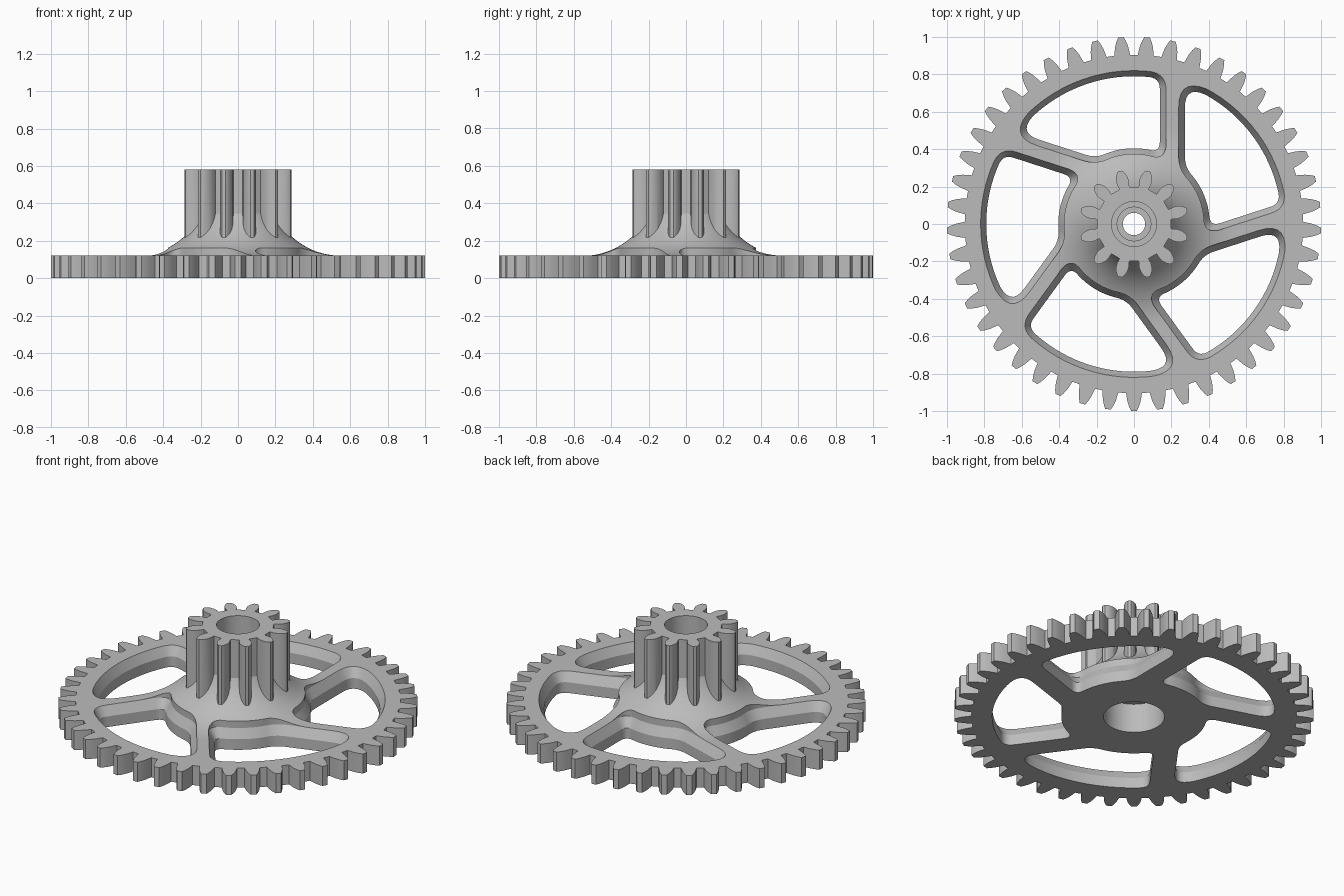
import bpy, bmesh, math
from mathutils import Vector, Matrix

if "Cube" in bpy.data.objects:
    bpy.data.objects.remove(bpy.data.objects["Cube"])


def loft(name, rings):
    """Closed solid through rings of equal point count; each ring is (points2d, z)."""
    bm = bmesh.new()
    loops = [[bm.verts.new((p[0], p[1], z)) for p in pts] for pts, z in rings]
    n = len(loops[0])
    for a, b in zip(loops, loops[1:]):
        for i in range(n):
            j = (i + 1) % n
            bm.faces.new((a[i], a[j], b[j], b[i]))
    bm.faces.new(loops[0][::-1])
    bm.faces.new(loops[-1])
    bmesh.ops.recalc_face_normals(bm, faces=bm.faces)
    me = bpy.data.meshes.new(name)
    bm.to_mesh(me)
    bm.free()
    ob = bpy.data.objects.new(name, me)
    bpy.context.collection.objects.link(ob)
    return ob


def circle(r, n=96):
    return [(r * math.cos(2 * math.pi * i / n), r * math.sin(2 * math.pi * i / n)) for i in range(n)]


def gear_outline(count, first_angle, profile):
    """profile: (radius, half width) from tooth root to tip."""
    pts = []
    for k in range(count):
        a = first_angle + 2 * math.pi * k / count
        side = [(r, -w / r) for r, w in profile]
        for r, da in side + [(r, -d) for r, d in reversed(side)]:
            pts.append((r * math.cos(a + da), r * math.sin(a + da)))
    return pts


def window_outline(w, ro, ri, trims, turn):
    """Rounded opening between two off-centre spokes, the rim and the hub."""
    off, step = 0.205, math.radians(72)
    rot = Matrix.Rotation(step, 2)
    at = lambda x, r: Vector((x, math.sqrt(r * r - x * x)))
    A, D = at(off - w, ro), at(off - w, ri)
    B, C = rot @ at(off + w, ro), rot @ at(off + w, ri)
    ang = lambda p: math.atan2(p.y, p.x)

    def arc(p, q, r):
        return lambda t: r * Vector((math.cos(ang(p) + (ang(q) - ang(p)) * t),
                                     math.sin(ang(p) + (ang(q) - ang(p)) * t)))

    def line(p, q):
        return lambda t: p.lerp(q, t)

    corners = [A, B, C, D]
    sides = [(arc(A, B, ro), ro * abs(ang(B) - ang(A))), (line(B, C), (B - C).length),
             (arc(C, D, ri), ri * abs(ang(C) - ang(D))), (line(D, A), (D - A).length)]
    pts = []
    for i, (f, length) in enumerate(sides):
        t0, t1 = trims[i] / length, 1 - trims[(i + 1) % 4] / length
        n = 16 if i % 2 == 0 else 2
        pts += [f(t0 + (t1 - t0) * k / n) for k in range(n + 1)]
        # rounded corner towards the next side
        nf, nl = sides[(i + 1) % 4]
        p, c, q = f(t1), corners[(i + 1) % 4], nf(trims[(i + 1) % 4] / nl)
        for k in range(1, 7):
            t = k / 7
            pts.append(p * (1 - t) ** 2 + c * 2 * t * (1 - t) + q * t * t)
    m = Matrix.Rotation(turn, 2)
    return [m @ p for p in pts]


def boolean(target, other, op):
    mod = target.modifiers.new(op, 'BOOLEAN')
    mod.operation, mod.object, mod.solver = op, other, 'EXACT'
    dg = bpy.context.evaluated_depsgraph_get()
    me = bpy.data.meshes.new_from_object(target.evaluated_get(dg))
    target.modifiers.clear()
    target.data = me
    bpy.data.objects.remove(other)


# Large toothed wheel
big = gear_outline(45, math.radians(-90),
                   [(0.905, 0.043), (0.95, 0.035), (0.98, 0.025), (1.0, 0.015)])
gear = loft("compound_gear", [(big, 0), (big, 0.12)])

# Concave flare from the web up to the pinion
R, cr = 0.388, 0.55
flare_rings = [(circle(0.56), 0.03), (circle(0.56), 0.115)]
for k in range(19):
    r = 0.55 - 0.36 * k / 18
    flare_rings.append((circle(r), 0.1202 + R - math.sqrt(R * R - (cr - r) ** 2)))
boolean(gear, loft("hub_flare", flare_rings), 'UNION')

# Small pinion
small = gear_outline(12, math.radians(15),
                     [(0.2, 0.027), (0.225, 0.033), (0.25, 0.033), (0.272, 0.026),
                      (0.286, 0.017), (0.293, 0.009)])
boolean(gear, loft("pinion", [(small, 0.05), (small, 0.58)]), 'UNION')

# Five spoke windows with a chamfered upper edge
for k in range(5):
    turn = math.radians(72 * k)
    low = window_outline(0.067, 0.79, 0.405, (0.055, 0.12, 0.06, 0.06), turn)
    high = window_outline(0.0335, 0.82, 0.375, (0.085, 0.165, 0.075, 0.10), turn)
    boolean(gear, loft("window_cutter", [(low, -0.1), (low, 0.065), (high, 0.12), (high, 0.3)]),
            'DIFFERENCE')

# Stepped bore, wider recess underneath
steps = [(0.17, -0.1), (0.17, 0.18), (0.06, 0.18), (0.06, 0.40),
         (0.09, 0.40), (0.09, 0.46), (0.12, 0.46), (0.12, 0.7)]
boolean(gear, loft("bore_cutter", [(circle(r, 64), z) for r, z in steps]), 'DIFFERENCE')

# Single grey colour
mat = bpy.data.materials.new("light_grey")
mat.diffuse_color = (0.5, 0.5, 0.5, 1)
mat.use_nodes = True
mat.node_tree.nodes["Principled BSDF"].inputs["Base Color"].default_value = mat.diffuse_color
gear.data.materials.clear()
gear.data.materials.append(mat)
for p in gear.data.polygons:
    p.material_index = 0

bpy.context.view_layer.objects.active = gear
gear.select_set(True)
bpy.ops.object.shade_smooth_by_angle(angle=math.radians(25))
